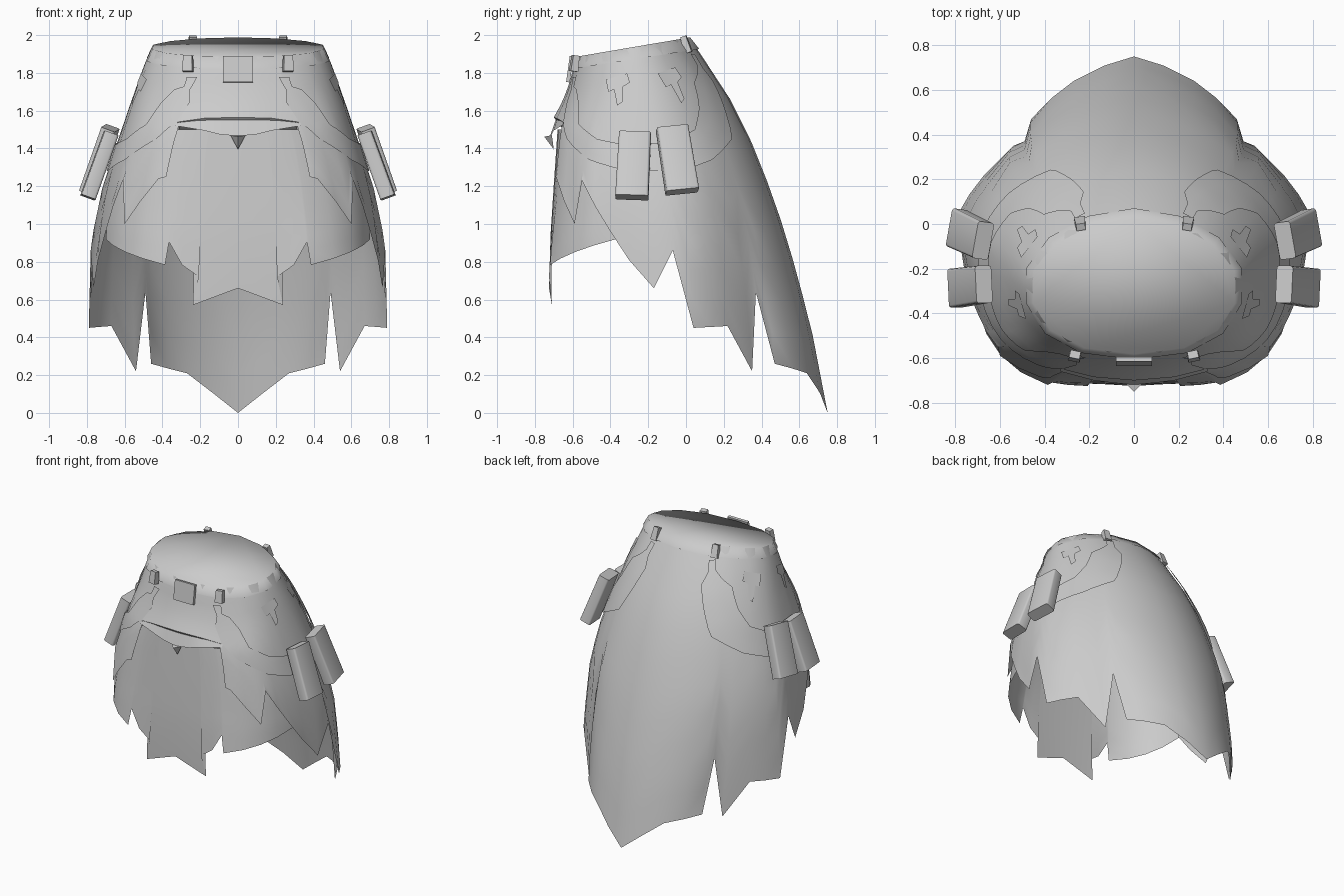
import bpy, bmesh, math
from mathutils import Vector, Matrix

if "Cube" in bpy.data.objects:
    bpy.data.objects.remove(bpy.data.objects["Cube"])

mat = bpy.data.materials.new("plain_grey")
mat.diffuse_color = (0.6, 0.6, 0.6, 1)
mat.use_nodes = True
mat.node_tree.nodes["Principled BSDF"].inputs["Base Color"].default_value = mat.diffuse_color

# Waist-to-hem form: level, half width, front y, back y, centre y, tilt
LEVELS = [(1.935, .455, -.575, .015, -.27, .17), (1.84, .495, -.605, .08, -.26, .15),
          (1.66, .56, -.645, .22, -.21, .05), (1.5, .615, -.69, .32, -.18, 0),
          (1.2, .71, -.71, .44, -.13, 0), (.94, .757, -.725, .53, -.1, 0),
          (.65, .78, -.73, .61, -.1, 0), (.44, .79, -.72, .665, -.1, 0),
          (0, .80, -.70, .75, -.1, 0)]


def level(z):
    z = max(0, min(1.935, z))
    for a, b in zip(LEVELS, LEVELS[1:]):
        if z >= b[0]:
            f = (a[0] - z) / (a[0] - b[0])
            return [p + (q - p) * f for p, q in zip(a, b)]


def power(z, front):
    """Roundness of the outline: the front gets squarer lower down."""
    return 2.3 + .5 * max(0, min(1, (1.8 - z) / .4)) if front else 1.9


def surf(t, z, off=0.0):
    """Point on the skirt form, t = 0 at the front and pi at the back."""
    z, w, yf, yb, c, tilt = level(z)
    s, k = max(0, math.sin(t)), math.cos(t)
    e = 2 / power(z, k > 0)
    ry = (c - yf if k > 0 else yb - c) + off
    y = c - math.copysign(abs(k) ** e, k) * ry
    return Vector(((w + off) * s ** e, y, z + tilt * (y + .29)))


def angle(x, y, z):
    z, w, yf, yb, c, tilt = level(z)
    p = power(z, y < c)
    b = (c - y) / (c - yf) if y < c else (y - c) / (yb - c)
    t = math.atan2((x / w) ** (p / 2), b ** (p / 2))
    return t if y < c else math.pi - t


def make(name, verts, faces, mirror=False, smooth=40):
    me = bpy.data.meshes.new(name)
    me.from_pydata(verts, [], faces)
    me.materials.append(mat)
    ob = bpy.data.objects.new(name, me)
    bpy.context.collection.objects.link(ob)
    if mirror:
        m = ob.modifiers.new("mirror", 'MIRROR')
        m.merge_threshold = .002
    bpy.ops.object.select_all(action='DESELECT')
    ob.select_set(True)
    bpy.context.view_layer.objects.active = ob
    if smooth:
        bpy.ops.object.shade_smooth_by_angle(angle=math.radians(smooth))
    return ob


def grid(cols):
    n = len(cols[0])
    verts = [v for c in cols for v in c]
    faces = [(i * n + j, i * n + j + 1, (i + 1) * n + j + 1, (i + 1) * n + j)
             for i in range(len(cols) - 1) for j in range(n - 1)]
    return verts, faces


def sheet(name, hem, tops, off=0.0, rows=9):
    """Half cloth hanging from the top levels to a ragged hem, mirrored."""
    keys = []
    for p in hem:
        t = angle(*p)
        keys.append((t, p[2], Vector(p) - surf(t, p[2], off)))
    stations = [keys[0]]
    for a, b in zip(keys, keys[1:]):
        n = max(1, math.ceil(abs(b[0] - a[0]) / .27))
        for i in range(1, n + 1):
            f = i / n
            stations.append((a[0] + (b[0] - a[0]) * f, a[1] + (b[1] - a[1]) * f, a[2].lerp(b[2], f)))
    cols = []
    for t, zh, d in stations:
        col = [surf(t, z, off) for z in tops]
        for j in range(1, rows + 1):
            f = j / rows
            col.append(surf(t, tops[-1] + (zh - tops[-1]) * f, off) + d * f * f)
        if t < .001 or t > math.pi - .001:
            for v in col:
                v.x = 0
        cols.append(col)
    return make(name, *grid(cols), mirror=True)


# Main skirt: open at the belly, long torn train at the back
sheet("skirt", [(0, -.70, 1.565), (.18, -.685, 1.56), (.32, -.65, 1.54), (.38, -.69, 1.25),
                (.42, -.685, 1.24), (.60, -.59, 1.0), (.61, -.55, 1.23), (.70, -.40, .96),
                (.765, -.17, .66), (.78, -.07, .86), (.79, .04, .45), (.67, .22, .46),
                (.54, .35, .22), (.49, .37, .64), (.46, .47, .26), (.27, .64, .21), (0, .75, 0)],
      [1.935, 1.885, 1.84])

# Front cloth under the belly
sheet("front_cloth", [(0, -.725, .66), (.238, -.71, .571), (.207, -.725, .72), (.296, -.72, .783),
                      (.365, -.71, .905), (.386, -.72, .783), (.70, -.37, .92)], [1.5], -.01)

# Waistband with a closed, softly shaded top
N = 7
half = [[surf(math.pi * i / N, 1.935, .007), surf(math.pi * i / N, 1.87, .011)] for i in range(N + 1)]
loop = half + [[Vector((-v.x, v.y, v.z)) for v in c] for c in half[N - 1:0:-1]]
verts, faces = grid(loop + loop[:1])
count = len(loop)
faces = [[k % (2 * count) for k in f] for f in faces]
make("waistband", verts[:2 * count], faces + [[2 * i for i in range(count)]], smooth=180)

# Belly curling under, and the folded lip of the front cloth
under = []
for x, y, z in [(0, -.70, 1.565), (.18, -.685, 1.56), (.32, -.65, 1.54)]:
    under.append([Vector((x, y, z)), Vector((x * .97, y + .05, 1.50)), Vector((x * .9, -.50, 1.46))])
make("belly_underside", *grid(under), mirror=True)
lip = []
for x, yt, zt, yb, zb in [(0, -.69, 1.55, -.72, 1.465), (.10, -.685, 1.55, -.71, 1.475),
                          (.18, -.675, 1.55, -.70, 1.495), (.33, -.64, 1.54, -.66, 1.52)]:
    lip.append([Vector((x, yt, zt)), Vector((x, yb, zb))])
make("cloth_lip", *grid(lip), mirror=True)
make("lip_tooth", [(-.04, -.71, 1.47), (.04, -.71, 1.47), (0, -.75, 1.462), (0, -.70, 1.395)],
     [(0, 2, 1), (0, 3, 2), (2, 3, 1)], smooth=0)

# Hip strap hanging from the front loop to the back loop: lower and upper edge
PATH = [(.38, 1.82, .50, 1.82), (.42, 1.74, .50, 1.76), (.38, 1.66, .60, 1.74), (.45, 1.55, .72, 1.65),
        (.62, 1.45, .82, 1.53), (1.0, 1.34, 1.1, 1.45), (1.4, 1.28, 1.4, 1.42), (1.8, 1.28, 1.75, 1.43),
        (2.15, 1.34, 2.05, 1.5), (2.5, 1.45, 2.2, 1.6), (2.62, 1.6, 2.3, 1.72), (2.7, 1.72, 2.45, 1.76),
        (2.65, 1.78, 2.55, 1.8), (2.68, 1.88, 2.58, 1.88)]
cols = []
for a, b in zip(PATH, PATH[1:]):
    for f in (0, .33, .67):
        t1, z1, t2, z2 = [p + (q - p) * f for p, q in zip(a, b)]
        cols.append([surf(t2 + (t1 - t2) * k / 3, z2 + (z1 - z2) * k / 3, .012) for k in range(4)])
make("hip_strap", *grid(cols), mirror=True)

# Torn patches below the waistband
for i, t in enumerate((1.3, 2.0)):
    outline = [(-.16, 0), (-.12, -.07), (-.04, -.06), (0, -.15), (.06, -.13), (.07, -.05), (.16, -.03), (.14, .02)]
    make("torn_patch_%d" % i, [surf(t + a, 1.78 + b, .008) for a, b in outline], [list(range(8))], True, 0)


def block(name, size, loc, rot=(0, 0, 0), bevel=.0, taper=1.0):
    """Box with optional soft edges and narrowed top, mirrored to both sides."""
    bm = bmesh.new()
    bmesh.ops.create_cube(bm, size=1)
    for v in bm.verts:
        k = taper if v.co.z > 0 else 1
        v.co = Vector((v.co.x * size[0] * k, v.co.y * size[1] * k, v.co.z * size[2]))
    if bevel:
        edges = [e for e in bm.edges if abs((e.verts[0].co - e.verts[1].co).z) > size[2] * .5]
        bmesh.ops.bevel(bm, geom=edges, offset=bevel, segments=2, profile=.5, affect='EDGES')
    r = [math.radians(a) for a in rot]
    m = Matrix.Translation(loc) @ Matrix.Rotation(r[2], 4, 'Z') @ Matrix.Rotation(r[1], 4, 'Y') @ Matrix.Rotation(r[0], 4, 'X')
    bmesh.ops.transform(bm, matrix=m, verts=bm.verts)
    bm.verts.index_update()
    verts, faces = [v.co.copy() for v in bm.verts], [[v.index for v in f.verts] for f in bm.faces]
    bm.free()
    return make(name, verts, faces, loc[0] != 0, 50)


# Hip pouches leaning outward
block("front_pouch", (.08, .175, .36), (.733, -.278, 1.31), (-2, -20, -2), .012, .96)
block("rear_pouch", (.08, .175, .36), (.733, -.047, 1.34), (6, -20, 8), .012, .96)

# Belt loops and front plate
block("front_loop", (.055, .04, .085), (.265, -.59, 1.85), (-8, 0, 12), 0, .85)
block("back_loop", (.05, .04, .09), (.24, 0, 1.95), (18, 0, -8), 0, .8)
block("front_plate", (.16, .02, .14), (0, -.615, 1.82), (-8, 0, 0))
